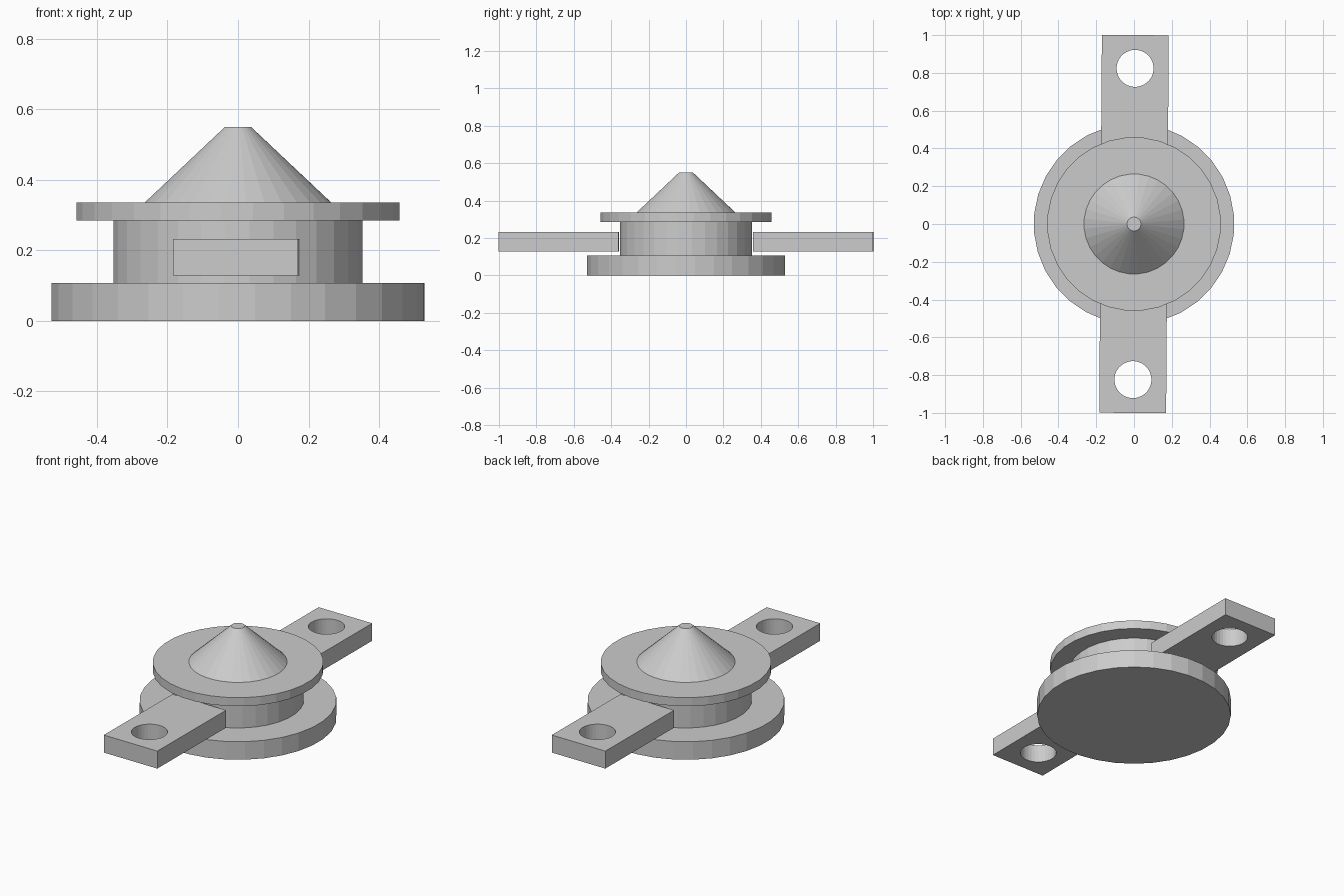
import bpy
import math

if "Cube" in bpy.data.objects:
    bpy.data.objects.remove(bpy.data.objects["Cube"])

SIDES = 32
TWIST = math.radians(-0.4)  # the whole part sits very slightly turned


def frustum(name, r_low, r_high, z_low, z_high, location=(0, 0), turn=0.0):
    """Flat-faceted upright cylinder or truncated cone."""
    bpy.ops.mesh.primitive_cone_add(
        vertices=SIDES, radius1=r_low, radius2=r_high, depth=z_high - z_low,
        location=(location[0], location[1], (z_low + z_high) / 2),
        rotation=(0, 0, turn + math.pi / SIDES))
    obj = bpy.context.object
    obj.name = name
    return obj


def arm(name, turn):
    """Flat bar reaching outwards, with a bolt hole near its end."""
    inner, outer, low, high, half, hole_y = 0.36, 1.0, 0.128, 0.232, 0.177, 0.824
    mid = (inner + outer) / 2
    s, c = math.sin(turn), math.cos(turn)
    bpy.ops.mesh.primitive_cube_add(
        size=1, location=(-s * mid, c * mid, (low + high) / 2), rotation=(0, 0, turn))
    bar = bpy.context.object
    bar.name = name
    bar.scale = (2 * half, outer - inner, high - low)

    # hole cutter
    cutter = frustum(name + "_hole_cutter", 0.098, 0.098, low - 0.1, high + 0.1,
                     (-s * hole_y, c * hole_y), turn)
    cutter.hide_render = True
    cutter.hide_set(True)
    cut = bar.modifiers.new("bolt_hole", 'BOOLEAN')
    cut.operation = 'DIFFERENCE'
    cut.solver = 'EXACT'
    cut.object = cutter


# stacked round body
frustum("base_disc", 0.531, 0.531, 0.0, 0.107, turn=TWIST)
frustum("neck", 0.355, 0.355, 0.107, 0.285, turn=TWIST)
frustum("flange", 0.46, 0.46, 0.285, 0.336, turn=TWIST)
frustum("cone_tip", 0.265, 0.037, 0.336, 0.55, turn=TWIST)

# mounting arms at the back and front
arm("back_arm", TWIST)
arm("front_arm", TWIST + math.pi)
